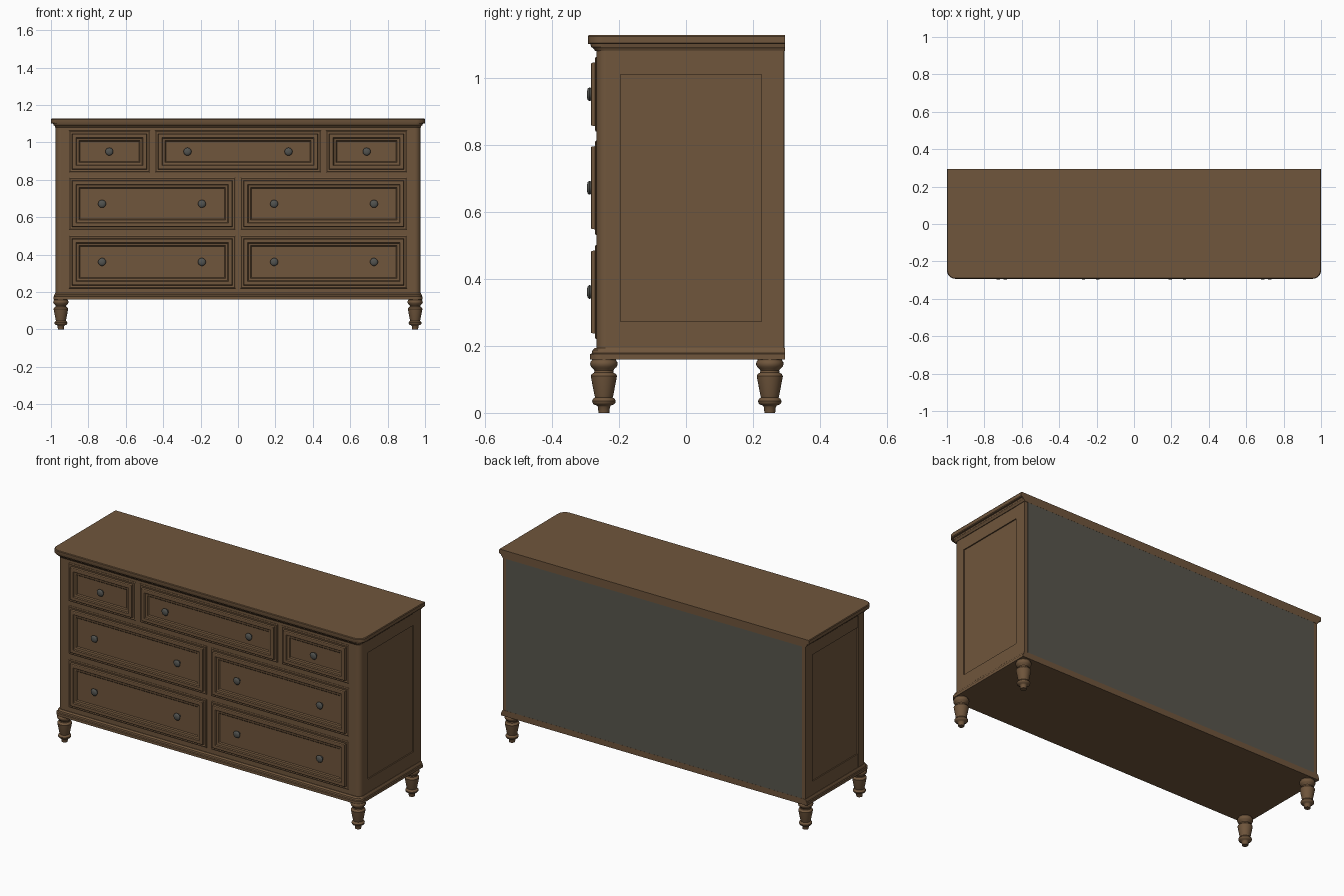
import bpy, bmesh, math
from mathutils import Matrix, Vector

if "Cube" in bpy.data.objects:
    bpy.data.objects.remove(bpy.data.objects["Cube"])


def material(name, rgb):
    m = bpy.data.materials.new(name)
    m.diffuse_color = (*rgb, 1)
    m.use_nodes = True
    m.node_tree.nodes["Principled BSDF"].inputs["Base Color"].default_value = m.diffuse_color
    return m


WOOD = material("brown wood", (0.16, 0.092, 0.045))
BACK = material("grey backing", (0.098, 0.093, 0.074))
METAL = material("dark grey metal", (0.085, 0.087, 0.08))


def finish(bm, name, mat, smooth=False):
    bmesh.ops.recalc_face_normals(bm, faces=bm.faces)
    me = bpy.data.meshes.new(name)
    bm.to_mesh(me)
    bm.free()
    me.materials.append(mat)
    ob = bpy.data.objects.new(name, me)
    bpy.context.collection.objects.link(ob)
    if smooth:
        bpy.ops.object.select_all(action='DESELECT')
        ob.select_set(True)
        bpy.context.view_layer.objects.active = ob
        bpy.ops.object.shade_smooth_by_angle(angle=math.radians(35))
    return ob


def loft(bm, loops, cap_start=True, cap_end=True):
    rings = [[bm.verts.new(p) for p in loop] for loop in loops]
    n = len(rings[0])
    for a, b in zip(rings, rings[1:]):
        for i in range(n):
            j = (i + 1) % n
            bm.faces.new((a[i], a[j], b[j], b[i]))
    if cap_start:
        bm.faces.new(rings[0][::-1])
    if cap_end:
        bm.faces.new(rings[-1])


def box(name, x0, x1, y0, y1, z0, z1, mat=WOOD):
    bm = bmesh.new()
    loft(bm, [[(x0, y0, z), (x1, y0, z), (x1, y1, z), (x0, y1, z)] for z in (z0, z1)])
    return finish(bm, name, mat)


def footprint(hx, y0, y1, r, z, n=8):
    # rectangle with rounded front corners
    pts = [(hx, y1, z), (-hx, y1, z)]
    for cx, start in ((-hx + r, math.pi), (hx - r, 1.5 * math.pi)):
        for i in range(n + 1):
            a = start + i / n * math.pi / 2
            pts.append((cx + r * math.cos(a), y0 + r + r * math.sin(a), z))
    return pts


def slab(name, levels, y1):
    # levels: half width, front y, corner radius, height
    bm = bmesh.new()
    loft(bm, [footprint(hx, y0, y1, r, z) for hx, y0, r, z in levels])
    return finish(bm, name, WOOD, True)


def lathe(name, profile, matrix, mat, n=24):
    bm = bmesh.new()
    loft(bm, [[matrix @ Vector((r * math.cos(2 * math.pi * i / n),
                                r * math.sin(2 * math.pi * i / n), h))
               for i in range(n)] for r, h in profile])
    return finish(bm, name, mat, True)


# Top with moulding underneath
slab("top", [(0.978, -0.271, 0.03, 1.08), (0.98, -0.276, 0.03, 1.087),
             (0.986, -0.283, 0.037, 1.092), (0.988, -0.285, 0.04, 1.1),
             (0.997, -0.291, 0.045, 1.1), (1.0, -0.293, 0.045, 1.104),
             (1.0, -0.293, 0.045, 1.123), (0.997, -0.29, 0.045, 1.127)], 0.295)

# Base moulding
slab("base", [(0.987, -0.287, 0.035, 0.16), (0.987, -0.287, 0.035, 0.175),
              (0.983, -0.281, 0.035, 0.178), (0.982, -0.279, 0.035, 0.187),
              (0.977, -0.271, 0.033, 0.194)], 0.295)

# Carcass, front frame with rounded posts, back panel
box("carcass", -0.967, 0.967, -0.21, 0.29, 0.185, 1.09)
slab("front_frame", [(0.975, -0.267, 0.03, 0.185), (0.975, -0.267, 0.03, 1.09)], -0.195)
box("back_panel", -0.955, 0.955, 0.28, 0.2945, 0.194, 1.085, BACK)

# Side frames around the recessed side panels
for s, side in ((-1, "left"), (1, "right")):
    xs = sorted((s * 0.95, s * 0.975))
    box(side + "_rear_stile", *xs, 0.225, 0.293, 0.185, 1.09)
    xs = sorted((s * 0.95, s * 0.9735))
    box(side + "_lower_rail", *xs, -0.2, 0.23, 0.185, 0.272)
    box(side + "_upper_rail", *xs, -0.2, 0.23, 1.01, 1.09)

# Drawer fronts: opening moulding, raised frame, sunken panel
STEPS = [(0, -0.264), (0.001, -0.269), (0.006, -0.272), (0.017, -0.270), (0.019, -0.282),
         (0.022, -0.284), (0.038, -0.284), (0.042, -0.278), (0.054, -0.276), (0.059, -0.270)]
KNOB = [(0.012, -0.002), (0.008, 0.005), (0.009, 0.012), (0.019, 0.014),
        (0.021, 0.018), (0.017, 0.023), (0.009, 0.0255), (0.002, 0.026)]


def drawer(name, x0, x1, z0, z1, knobs):
    bm = bmesh.new()
    loft(bm, [[(x0 + d, y, z0 + d), (x1 - d, y, z0 + d), (x1 - d, y, z1 - d), (x0 + d, y, z1 - d)]
              for d, y in STEPS])
    finish(bm, name, WOOD)
    for kx in knobs:
        m = Matrix.Translation((kx, -0.27, (z0 + z1) / 2)) @ Matrix.Rotation(math.pi / 2, 4, 'X')
        lathe(name + "_knob", KNOB, m, METAL, 20)


drawer("top_left_drawer", -0.905, -0.47, 0.838, 1.063, [-0.688])
drawer("top_middle_drawer", -0.445, 0.445, 0.838, 1.063, [-0.27, 0.27])
drawer("top_right_drawer", 0.47, 0.905, 0.838, 1.063, [0.688])
for row, z0, z1 in (("middle", 0.53, 0.813), ("bottom", 0.219, 0.502)):
    drawer(row + "_left_drawer", -0.905, -0.013, z0, z1, [-0.727, -0.193])
    drawer(row + "_right_drawer", 0.013, 0.905, z0, z1, [0.193, 0.727])

# Turned legs
LEG = [(0.016, 0), (0.018, 0.018), (0.021, 0.022), (0.03, 0.025), (0.034, 0.03), (0.035, 0.036),
       (0.032, 0.042), (0.026, 0.046), (0.028, 0.052), (0.038, 0.104), (0.039, 0.11),
       (0.036, 0.116), (0.029, 0.12), (0.028, 0.126), (0.031, 0.131), (0.038, 0.137),
       (0.041, 0.145), (0.04, 0.152), (0.036, 0.157), (0.036, 0.165)]
for y, end in ((-0.245, "front"), (0.25, "back")):
    for x, side in ((-0.947, "left"), (0.947, "right")):
        lathe(end + "_" + side + "_leg", LEG, Matrix.Translation((x, y, 0)), WOOD, 28)
